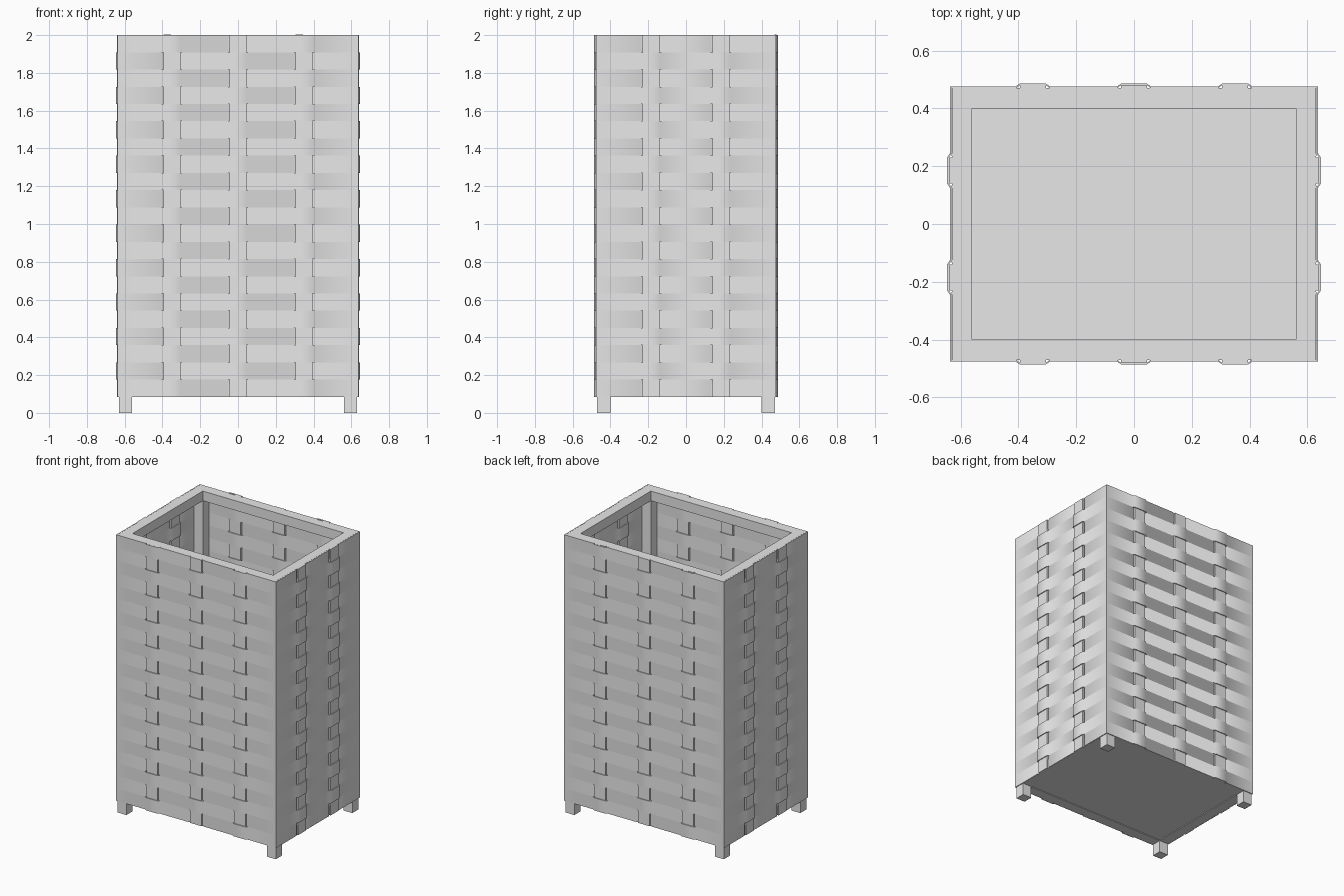
import bpy, bmesh, math
from mathutils import Vector

cube = bpy.data.objects.get("Cube")
if cube:
    bpy.data.objects.remove(cube, do_unlink=True)

grey = bpy.data.materials.new("light_grey")
grey.use_nodes = True
grey.diffuse_color = (0.8, 0.8, 0.8, 1)
grey.node_tree.nodes["Principled BSDF"].inputs["Base Color"].default_value = (0.8, 0.8, 0.8, 1)

BASE, TOP, ROWS = 0.085, 2.0, 21
ROW = (TOP - BASE) / ROWS
HX, HY = 0.634, 0.473              # centre line of the woven walls
THICK, BULGE = 0.003, 0.01         # half thickness and weave depth
LONG_COLS = (-0.35, 0, 0.35)
SHORT_COLS = (-0.185, 0.185)


def add_object(name, bm):
    bmesh.ops.recalc_face_normals(bm, faces=bm.faces)
    mesh = bpy.data.meshes.new(name)
    bm.to_mesh(mesh)
    bm.free()
    mesh.materials.append(grey)
    obj = bpy.data.objects.new(name, mesh)
    bpy.context.collection.objects.link(obj)
    return obj


def box(name, low, high):
    low, high = Vector(low), Vector(high)
    bm = bmesh.new()
    bmesh.ops.create_cube(bm, size=1)
    for v in bm.verts:
        v.co = (low + high) / 2 + v.co * (high - low)
    return add_object(name, bm)


# Each wall: outward normal, direction along it, distance, half length, columns, weave signs
WALLS = []
for side in (-1, 1):
    WALLS.append((Vector((0, side, 0)), Vector((-side, 0, 0)), HY, HX, LONG_COLS, (1, -1, 1)))
    WALLS.append((Vector((-side, 0, 0)), Vector((0, -side, 0)), HX, HY, SHORT_COLS, (-1, -1)))


def ring_path(flip, shift):
    """Closed outline of one woven band, moved outwards by shift."""
    points = []
    for normal, along, dist, half, cols, signs in WALLS:
        points.append(normal * (dist + shift) - along * (half + shift))
        for c, s in zip(cols, signs):
            for d, depth in ((-0.06, 0), (-0.045, 1), (0.045, 1), (0.06, 0)):
                points.append(normal * (dist + shift + depth * s * flip * BULGE) + along * (c + d))
    return points


def woven_bands(name, flip, first, count):
    bm = bmesh.new()
    low, high = BASE + first * ROW, BASE + (first + 1) * ROW
    loops = []
    for shift, z in ((THICK, low), (THICK, high), (-THICK, high), (-THICK, low)):
        loops.append([bm.verts.new((p.x, p.y, z)) for p in ring_path(flip, shift)])
    n = len(loops[0])
    for k in range(4):
        a, b = loops[k], loops[(k + 1) % 4]
        for i in range(n):
            j = (i + 1) % n
            bm.faces.new((a[i], a[j], b[j], b[i]))
    obj = add_object(name, bm)
    # Soft bends over the stakes, crisp corners and band edges
    bpy.ops.object.select_all(action='DESELECT')
    obj.select_set(True)
    bpy.context.view_layer.objects.active = obj
    bpy.ops.object.shade_smooth_by_angle(angle=math.radians(50))
    array = obj.modifiers.new("stack", 'ARRAY')
    array.count = count
    array.use_relative_offset = False
    array.use_constant_offset = True
    array.constant_offset_displace = (0, 0, 2 * ROW)


# Woven walls: alternating bands pass outside and inside the stakes
woven_bands("woven_bands_even", 1, 0, (ROWS + 1) // 2)
woven_bands("woven_bands_odd", -1, 1, ROWS // 2)

# Upright stakes held in the weave
for normal, along, dist, half, cols, signs in WALLS:
    for c in cols:
        mid = normal * dist + along * c
        reach = Vector([abs(v) for v in normal * 0.0065 + along * 0.045])
        low, high = mid - reach, mid + reach
        box("stake", (low.x, low.y, BASE), (high.x, high.y, TOP))

# Raised stake tips on the back rim
for c in (-0.375, 0.325):
    box("stake_tip", (c - 0.02, 0.468, TOP - 0.01), (c + 0.02, 0.479, TOP + 0.004))

# Corner posts ending in short feet
for sx in (-1, 1):
    for sy in (-1, 1):
        x, y = sx * 0.595, sy * 0.435
        box("corner_post", (x - 0.035, y - 0.035, 0), (x + 0.035, y + 0.035, TOP))

# Rails round the rim and the base
for label, z in (("top", TOP - 0.07), ("bottom", BASE)):
    for s in (-1, 1):
        box(label + "_long_rail", (-0.56, s * 0.435 - 0.035, z), (0.56, s * 0.435 + 0.035, z + 0.07))
        box(label + "_short_rail", (s * 0.595 - 0.035, -0.4, z), (s * 0.595 + 0.035, 0.4, z + 0.07))

# Floor panel between the base rails
box("floor", (-0.56, -0.4, BASE + 0.005), (0.56, 0.4, BASE + 0.03))
